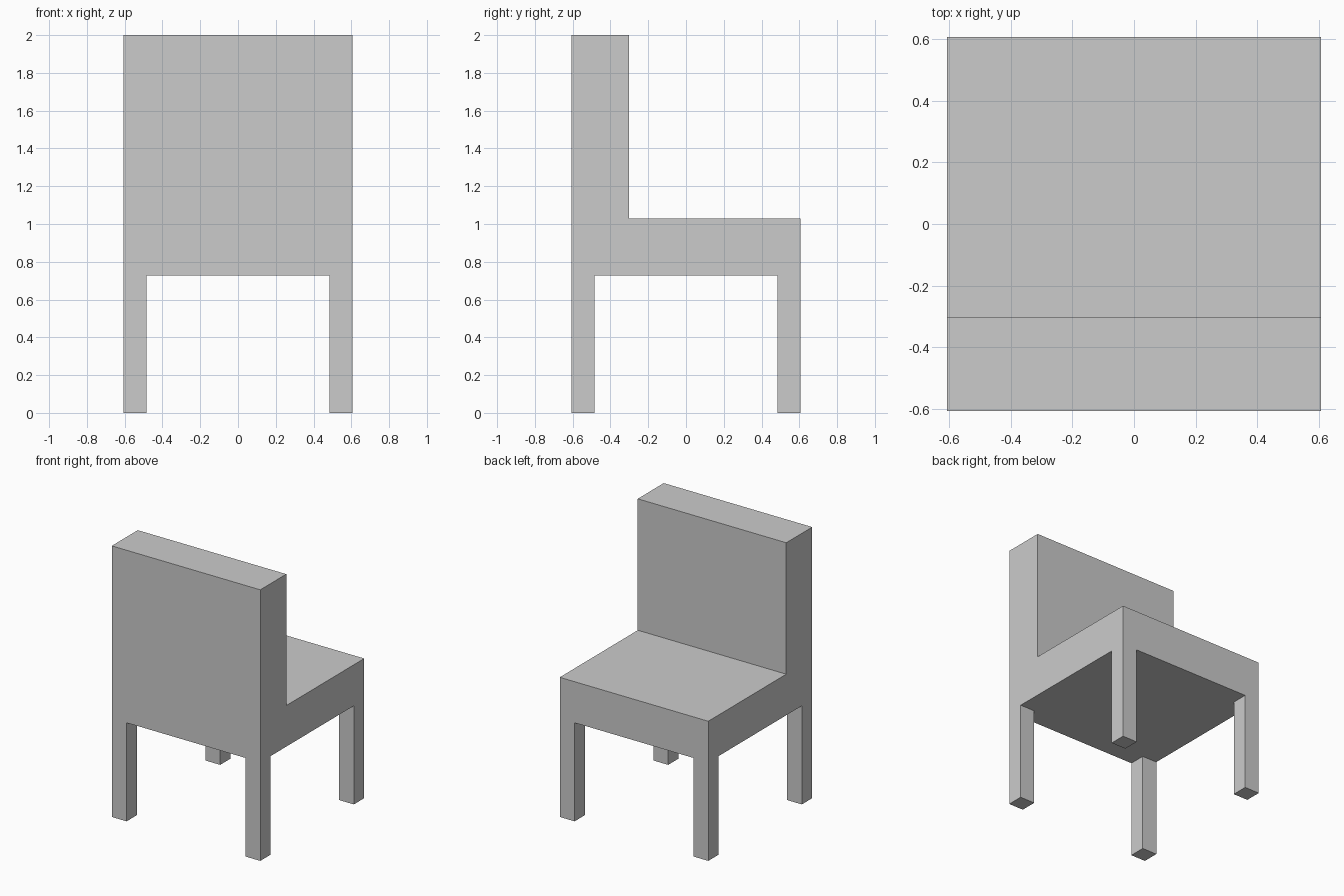
import bpy
import bmesh
from mathutils import Matrix, Vector

if "Cube" in bpy.data.objects:
    bpy.data.objects.remove(bpy.data.objects["Cube"])

U = 2 / 33        # grid unit: the chair is 33 units tall
HALF = 10 * U     # half width and half depth
LEG = 2 * U       # leg thickness
SEAT_BOTTOM, SEAT_TOP, TOP = 12 * U, 17 * U, 33 * U
BACK_FRONT = -5 * U   # y of the backrest's inner face


def box(name, low, high):
    """Axis-aligned box between two corners, with its origin at its centre."""
    low, high = Vector(low), Vector(high)
    bm = bmesh.new()
    bmesh.ops.create_cube(bm, size=1, matrix=Matrix.Diagonal((*(high - low), 1)))
    mesh = bpy.data.meshes.new(name)
    bm.to_mesh(mesh)
    bm.free()
    obj = bpy.data.objects.new(name, mesh)
    obj.location = (low + high) / 2
    bpy.context.collection.objects.link(obj)
    return obj


# Seat slab and backrest standing on its -y edge
box("seat", (-HALF, -HALF, SEAT_BOTTOM), (HALF, HALF, SEAT_TOP))
box("backrest", (-HALF, -HALF, SEAT_TOP), (HALF, BACK_FRONT, TOP))

# Four square legs flush with the seat corners
inner = HALF - LEG
for x, side in ((-HALF, "left"), (inner, "right")):
    for y, end in ((-HALF, "backrest_side"), (inner, "open_side")):
        box(f"{side}_leg_{end}", (x, y, 0), (x + LEG, y + LEG, SEAT_BOTTOM))
